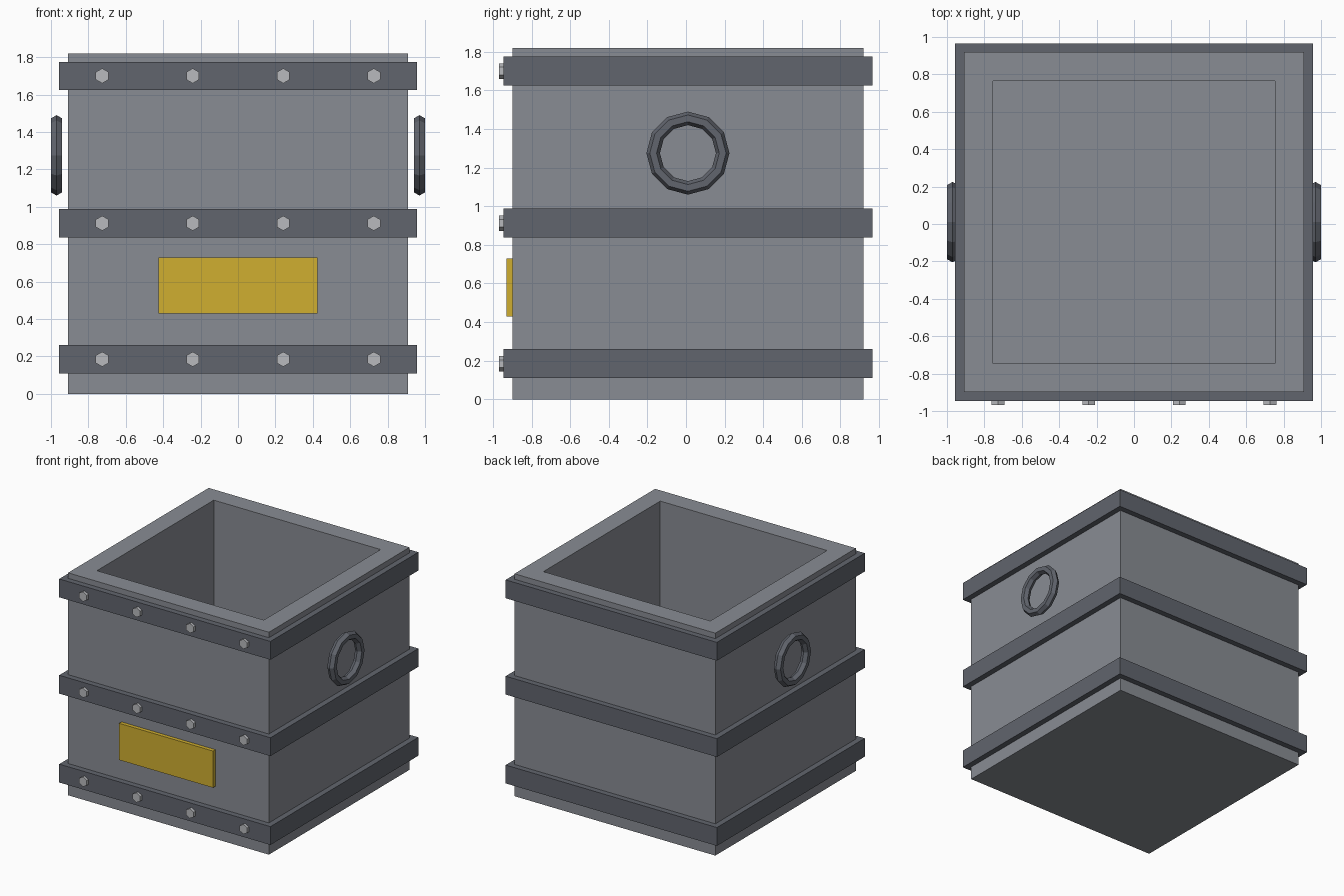
import bpy, bmesh, math

if "Cube" in bpy.data.objects:
    bpy.data.objects.remove(bpy.data.objects["Cube"])

CY = 0.01            # body centre in y
HALF, BAND, INNER = 0.909, 0.956, 0.755


def material(name, rgb):
    m = bpy.data.materials.new(name)
    m.diffuse_color = (*rgb, 1)
    m.use_nodes = True
    m.node_tree.nodes["Principled BSDF"].inputs["Base Color"].default_value = m.diffuse_color
    return m


body_mat = material("body_grey", (0.25, 0.265, 0.295))
band_mat = material("dark_grey", (0.12, 0.13, 0.155))
bolt_mat = material("light_grey", (0.48, 0.49, 0.51))
yellow = material("yellow", (0.63, 0.43, 0.03))


def square_loft(name, profile, mat, closed):
    """Bridge square loops given as (half width, z); cap the ends if not closed."""
    bm = bmesh.new()
    loops = [[bm.verts.new((sx * h, CY + sy * h, z))
              for sx, sy in ((-1, -1), (1, -1), (1, 1), (-1, 1))]
             for h, z in profile]
    pairs = list(zip(loops, loops[1:]))
    if closed:
        pairs.append((loops[-1], loops[0]))
    else:
        bm.faces.new(loops[0])
        bm.faces.new(loops[-1])
    for a, b in pairs:
        for i in range(4):
            j = (i + 1) % 4
            bm.faces.new((a[i], a[j], b[j], b[i]))
    bmesh.ops.recalc_face_normals(bm, faces=bm.faces)
    me = bpy.data.meshes.new(name)
    bm.to_mesh(me)
    bm.free()
    ob = bpy.data.objects.new(name, me)
    bpy.context.collection.objects.link(ob)
    me.materials.append(mat)


def finish(name, mat):
    ob = bpy.context.object
    ob.name = name
    ob.data.materials.append(mat)
    return ob


# Open-topped container with thick walls and floor
square_loft("container_body", [(HALF, 0), (HALF, 1.82), (INNER, 1.82), (INNER, 0.15)],
            body_mat, False)

# Reinforcing bands, each with four hex bolts on the front
for level, z in (("lower", 0.185), ("middle", 0.912), ("upper", 1.70)):
    a, b = z - 0.075, z + 0.075
    square_loft(level + "_band", [(BAND, a), (BAND, b), (HALF - 0.02, b), (HALF - 0.02, a)],
                band_mat, True)
    for i in range(4):
        bpy.ops.mesh.primitive_cylinder_add(
            vertices=6, radius=0.04, depth=0.044,
            location=(-0.726 + i * 0.484, CY - BAND, z),
            rotation=(math.pi / 2, 0, 0))
        finish(f"{level}_bolt_{i + 1}", bolt_mat)

# Faceted ring handles on both sides
for side, s in (("left", -1), ("right", 1)):
    bpy.ops.mesh.primitive_torus_add(
        major_segments=12, minor_segments=6, major_radius=0.18, minor_radius=0.035,
        location=(s * 0.97, CY, 1.275), rotation=(0, math.pi / 2, 0))
    finish(side + "_ring_handle", band_mat)

# Blank front plate
bpy.ops.mesh.primitive_cube_add(size=1, location=(0, -0.912, 0.58))
finish("front_plate", yellow).scale = (0.85, 0.036, 0.30)
